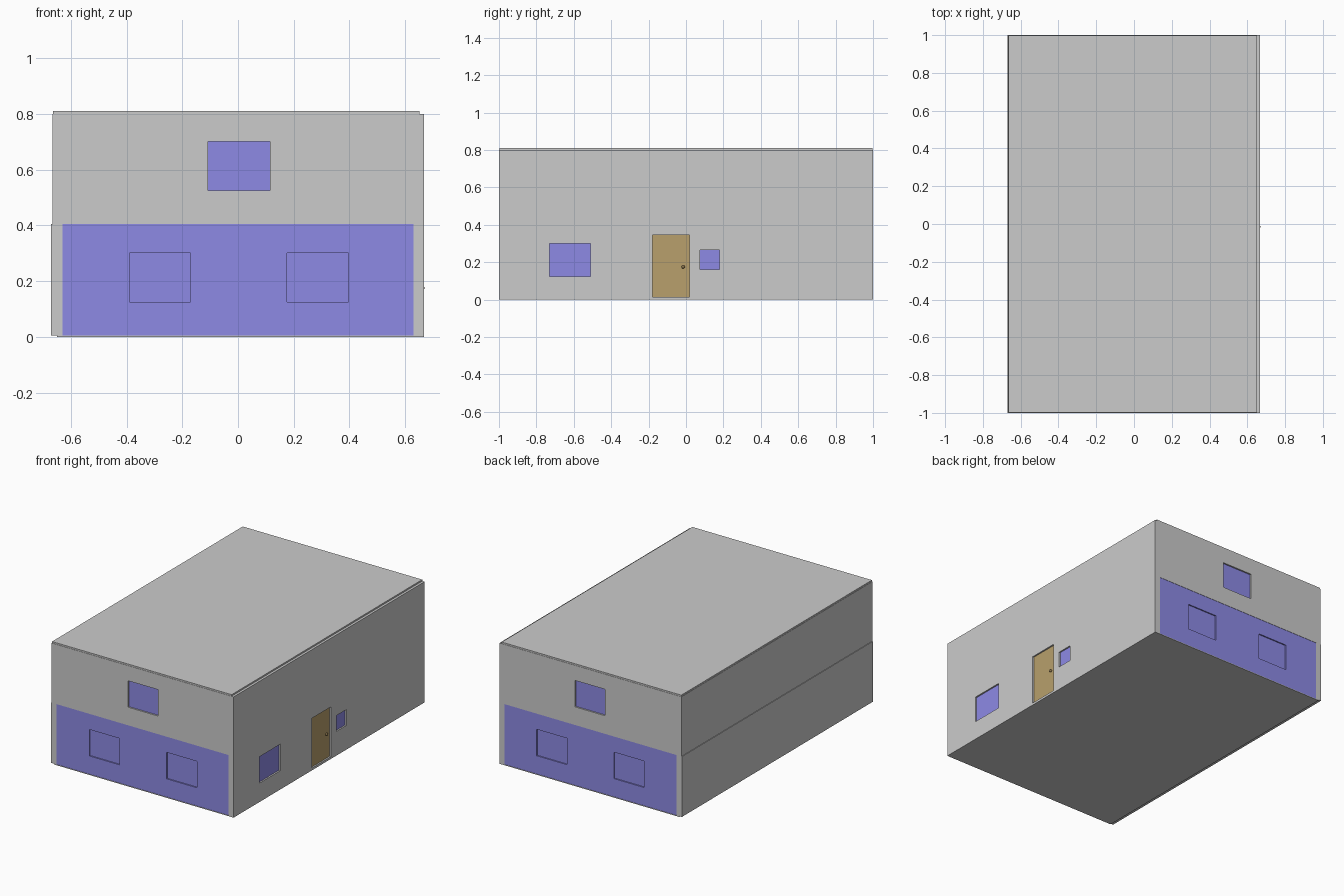
import bpy, bmesh
from mathutils import Vector

if "Cube" in bpy.data.objects:
    bpy.data.objects.remove(bpy.data.objects["Cube"])


def material(name, rgb):
    m = bpy.data.materials.new(name)
    m.diffuse_color = (*rgb, 1.0)
    m.use_nodes = True
    m.node_tree.nodes["Principled BSDF"].inputs["Base Color"].default_value = m.diffuse_color
    return m


BLUE = material("blue_glass", (0.27, 0.255, 0.785))
BROWN = material("door_brown", (0.48, 0.35, 0.15))
DARK = material("knob_dark", (0.25, 0.17, 0.07))


def box(name, x, y, z, mat=None):
    """Box from (min, max) pairs."""
    me = bpy.data.meshes.new(name)
    bm = bmesh.new()
    bmesh.ops.create_cube(bm, size=1)
    for v in bm.verts:
        v.co = Vector([(r[0] + r[1]) / 2 + c * abs(r[1] - r[0]) for c, r in zip(v.co, (x, y, z))])
    bm.to_mesh(me)
    bm.free()
    ob = bpy.data.objects.new(name, me)
    bpy.context.collection.objects.link(ob)
    if mat:
        me.materials.append(mat)
    return ob


def cut(target, x, y, z):
    c = box(target.name + "_cutter", x, y, z)
    c.hide_render = True
    c.hide_viewport = True
    c.display_type = 'WIRE'
    m = target.modifiers.new("opening", 'BOOLEAN')
    m.operation = 'DIFFERENCE'
    m.solver = 'EXACT'
    m.object = c


# Slabs
box("floor_slab", (-0.65, 0.668), (-1, 1), (0, 0.005))
box("roof_slab", (-0.664, 0.652), (-0.998, 0.998), (0.8, 0.81))

# Ground floor side walls
box("left_wall", (-0.67, -0.63), (-1, 1), (0.005, 0.405))
right_wall = box("right_wall", (0.63, 0.668), (-1, 1), (0.005, 0.405))

# Openings in the right wall, each filled with a recessed pane or door
for name, y, z, mat in (
    ("side_window", (-0.73, -0.51), (0.125, 0.3), BLUE),
    ("door", (-0.18, 0.02), (0.015, 0.345), BROWN),
    ("small_side_window", (0.075, 0.18), (0.16, 0.265), BLUE),
):
    cut(right_wall, (0.6, 0.7), y, z)
    box(name, (0.64, 0.658), y, z, mat)

# Door knob
bpy.ops.mesh.primitive_uv_sphere_add(segments=16, ring_count=8, radius=0.009,
                                     location=(0.66, -0.015, 0.175))
knob = bpy.context.object
knob.name = "door_knob"
knob.data.materials.append(DARK)
bpy.ops.object.shade_smooth_by_angle()

# Hollow upper storey
upper = box("upper_storey", (-0.666, 0.668), (-1, 1), (0.405, 0.8))
cut(upper, (-0.63, 0.63), (-0.96, 0.96), (0.42, 0.78))

# Glazed ends, the back mirrors the front
for end, s in (("front", -1), ("back", 1)):
    def span(a, b):
        return tuple(sorted((s * a, s * b)))

    panel = box(end + "_glass_panel", (-0.63, 0.63), span(0.97, 0.998), (0.005, 0.405), BLUE)
    for side, x in (("left", (-0.39, -0.17)), ("right", (0.175, 0.397))):
        cut(panel, x, span(0.9, 1.1), (0.125, 0.3))
        box(f"{end}_{side}_window", x, span(0.975, 0.99), (0.125, 0.3), BLUE)

    x, z = (-0.107, 0.115), (0.525, 0.7)
    cut(upper, x, span(0.94, 1.1), z)
    box(end + "_upper_window", x, span(0.97, 0.99), z, BLUE)
